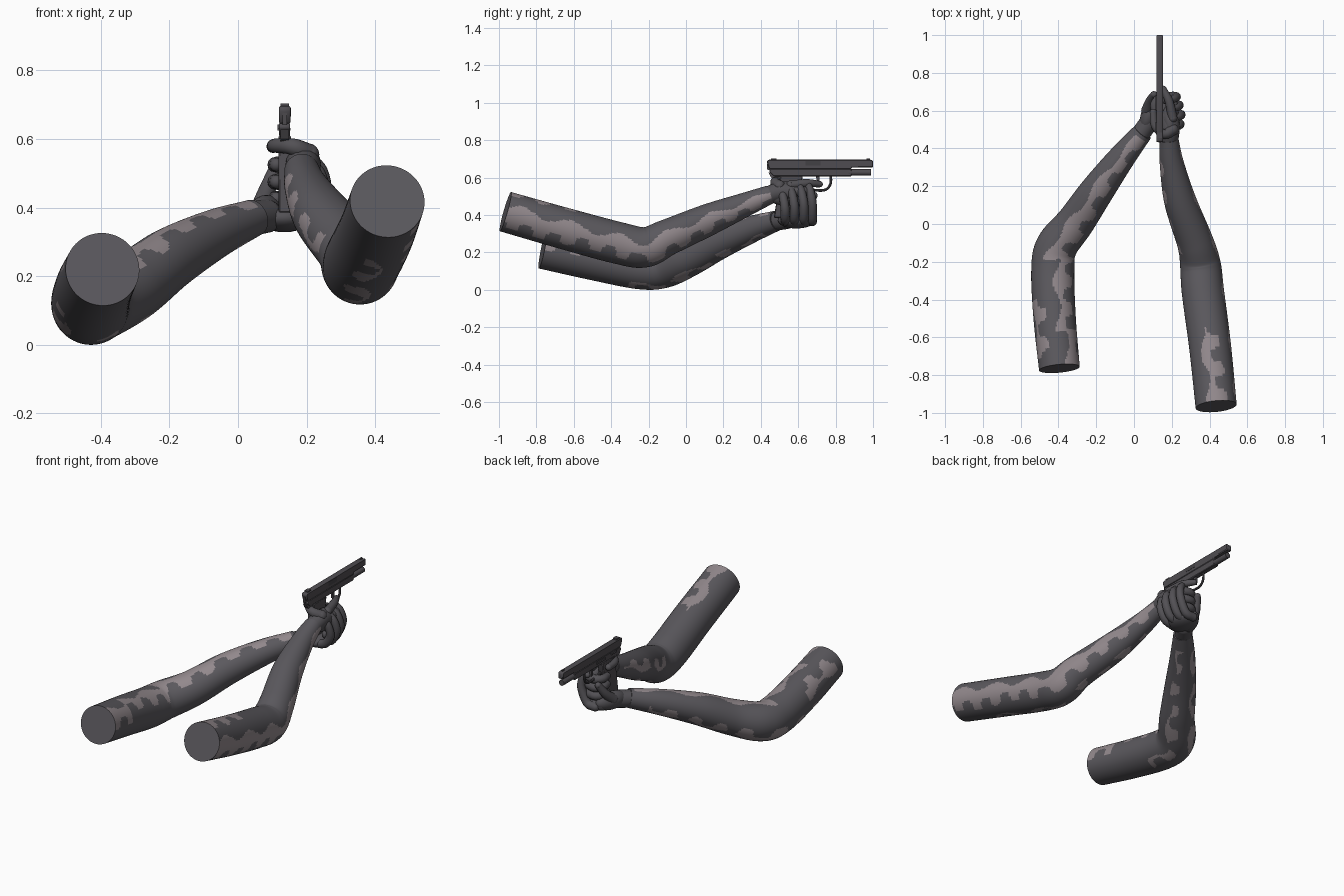
import bpy, bmesh, math
from mathutils import Vector, Matrix

if "Cube" in bpy.data.objects:
    bpy.data.objects.remove(bpy.data.objects["Cube"])


def material(name, rgb):
    m = bpy.data.materials.new(name)
    m.diffuse_color = (*rgb, 1)
    m.use_nodes = True
    m.node_tree.nodes["Principled BSDF"].inputs["Base Color"].default_value = m.diffuse_color
    return m


SLEEVE = material("sleeve dark grey", (0.105, 0.10, 0.112))
PATCH = material("sleeve light patch", (0.29, 0.25, 0.265))
GLOVE = material("glove grey", (0.085, 0.081, 0.09))
METAL = material("gun metal", (0.078, 0.073, 0.082))
DARK = material("gun dark", (0.055, 0.052, 0.058))


def finish(bm, name, mats):
    bmesh.ops.recalc_face_normals(bm, faces=bm.faces)
    me = bpy.data.meshes.new(name)
    bm.to_mesh(me)
    bm.free()
    ob = bpy.data.objects.new(name, me)
    bpy.context.collection.objects.link(ob)
    for m in mats:
        me.materials.append(m)
    return ob


def spline(pts, n):
    """Catmull-Rom through (x, y, z, r) stations, n samples per span."""
    p = [Vector(q) for q in pts]
    p = [2 * p[0] - p[1]] + p + [2 * p[-1] - p[-2]]
    out = []
    for i in range(1, len(p) - 2):
        a, b, c, d = p[i - 1:i + 3]
        for k in range(n):
            t = k / n
            out.append(0.5 * (2 * b + (c - a) * t + (2 * a - 5 * b + 4 * c - d) * t * t
                              + (3 * b - a - 3 * c + d) * t ** 3))
    return out + [p[-2]]


def tube(name, pts, mats, sides=12, n=4, rule=None, round_ends=False):
    """Round tube of changing radius; rule(length, angle, centre) picks the colour."""
    path = spline(pts, n)
    bm = bmesh.new()
    rings, dist, s = [], [], 0
    up = None
    for i, q in enumerate(path):
        t = (path[min(i + 1, len(path) - 1)].xyz - path[max(i - 1, 0)].xyz).normalized()
        if up is None:
            up = Vector((0, 0, 1)) if abs(t.z) < 0.9 else Vector((0, 1, 0))
        side = t.cross(up).normalized()
        up = side.cross(t).normalized()
        if i:
            s += (q.xyz - path[i - 1].xyz).length
        dist.append(s)
        rings.append([bm.verts.new(q.xyz + q.w * (side * math.cos(a) + up * math.sin(a)))
                      for a in (2 * math.pi * k / sides for k in range(sides))])
    for i in range(len(rings) - 1):
        for k in range(sides):
            j = (k + 1) % sides
            f = bm.faces.new((rings[i][k], rings[i][j], rings[i + 1][j], rings[i + 1][k]))
            if rule:
                f.material_index = rule(dist[i], 2 * math.pi * (k + 0.5) / sides, path[i])
    bm.faces.new(rings[0])
    bm.faces.new(rings[-1])
    if round_ends:
        for q in (path[0], path[-1]):
            bmesh.ops.create_uvsphere(bm, u_segments=sides, v_segments=8, radius=q.w,
                                      matrix=Matrix.Translation(q.xyz))
    return finish(bm, name, mats)


def ellipsoid(name, centre, radii, yaw, mat):
    bm = bmesh.new()
    m = Matrix.Translation(centre) @ Matrix.Rotation(yaw, 4, 'Z') @ Matrix.Diagonal((*radii, 1))
    bmesh.ops.create_uvsphere(bm, u_segments=20, v_segments=12, radius=1, matrix=m)
    return finish(bm, name, [mat])


GX = 0.136  # gun centre plane


def plate(name, prof, width, mat, bevel=0.0, x=GX):
    """Profile of (y, z) points extruded across x."""
    bm = bmesh.new()
    f = bm.faces.new([bm.verts.new((x - width / 2, y, z)) for y, z in prof])
    ext = bmesh.ops.extrude_face_region(bm, geom=[f])
    bmesh.ops.translate(bm, vec=(width, 0, 0),
                        verts=[v for v in ext["geom"] if isinstance(v, bmesh.types.BMVert)])
    if bevel:
        bmesh.ops.bevel(bm, geom=bm.edges[:], offset=bevel, segments=1, affect='EDGES')
    return finish(bm, name, [mat])


def box(name, y0, y1, z0, z1, width, mat, bevel=0.0, x=GX):
    return plate(name, [(y0, z0), (y1, z0), (y1, z1), (y0, z1)], width, mat, bevel, x)


def camo(bands):
    """Light patches: wavy bands (angle, half width, y from, y to, phase) along the sleeve."""
    def rule(s, a, c):
        for mid, w, y0, y1, ph in bands:
            if not y0 < c.y < y1:
                continue
            d = (a - mid + math.pi) % (2 * math.pi) - math.pi
            wob = 0.27 * math.tanh(3 * math.sin(41 * s + ph))
            low = w + wob + 0.1 * math.sin(9 * s + ph)
            high = w + 0.18 * math.sin(23 * s + 2 * ph)
            if -low < d < high:
                return 1
        return 0
    return rule


# sleeves
tube("right_arm", [(.435, -.965, .418, .109), (.403, -.65, .328, .111), (.365, -.36, .25, .112),
                   (.352, -.22, .228, .108), (.325, -.10, .28, .097), (.245, .12, .375, .085),
                   (.20, .32, .457, .064), (.185, .45, .51, .05)], [SLEEVE, PATCH], 80, 20,
     camo([(-.15, .42, -.97, .45, 0), (1.6, .3, -.97, -.58, 1), (3.0, .24, -.12, .4, 2),
           (4.6, .12, -.8, .3, 3)]))
tube("left_arm", [(-.395, -.765, .22, .108), (-.42, -.5, .165, .112), (-.43, -.25, .118, .114),
                  (-.41, -.12, .12, .11), (-.31, .01, .168, .1), (-.2, .17, .25, .09),
                  (-.07, .345, .322, .072), (.045, .485, .37, .054)], [SLEEVE, PATCH], 80, 20,
     camo([(1.5, .38, -.2, .47, .5), (1.05, .34, -.6, -.12, 2), (.7, .4, -.765, -.58, 1),
           (2.5, .32, -.72, -.42, 3), (3.8, .2, -.5, .4, 2), (5.2, .15, -.3, .42, 1)]))

# right hand around the grip
ellipsoid("right_palm", (.19, .53, .515), (.042, .1, .065), .1, GLOVE)
tube("right_wrist", [(.185, .43, .50, .047), (.19, .5, .525, .052), (.19, .56, .52, .05)],
     [GLOVE], 16, 4, None, True)
for i, z in enumerate((.525, .475, .425)):
    tube(f"right_finger_{i + 1}", [(.205, .55, z, .027), (.205, .635, z, .026), (.145, .665, z, .025),
                                   (.11, .635, z, .023), (.112, .59, z, .02)],
         [GLOVE], 12, 4, None, True)
tube("right_index", [(.205, .56, .56, .025), (.185, .65, .57, .022), (.155, .715, .565, .017)],
     [GLOVE], 12, 4, None, True)
tube("right_thumb", [(.205, .5, .555, .032), (.16, .475, .577, .025), (.11, .52, .58, .021),
                     (.102, .59, .578, .019)], [GLOVE], 12, 4, None, True)

# left hand cupping from below
ellipsoid("left_palm", (.085, .59, .385), (.045, .1, .052), -.35, GLOVE)
ellipsoid("left_palm_heel", (.135, .59, .37), (.08, .1, .042), 0, GLOVE)
tube("left_wrist", [(.03, .47, .365, .05), (.08, .54, .375, .05)], [GLOVE], 16, 4, None, True)
for i, (y, dx, dz) in enumerate(((.53, .005, -.01), (.58, .01, 0), (.63, 0, .01), (.675, -.015, .02))):
    tube(f"left_finger_{i + 1}", [(.13, y, .365, .025), (.2 + dx, y, .375, .025),
                                  (.238 + dx, y, .44 + dz, .024),
                                  (.23 + dx, y - .01, .505 + dz, .022),
                                  (.205 + dx, y - .02, .54 + dz, .018)],
         [GLOVE], 12, 4, None, True)
tube("left_thumb", [(.07, .6, .4, .032), (.085, .65, .45, .025), (.105, .685, .505, .019)],
     [GLOVE], 12, 4, None, True)

# pistol
plate("slide", [(.445, .645), (.885, .645), (.885, .655), (1.0, .655), (1.0, .69), (.99, .696),
                (.44, .696), (.432, .685)], .034, METAL, .004)
plate("frame", [(.47, .607), (.885, .607), (.885, .647), (.45, .647), (.445, .632)], .032, METAL, .003)
plate("grip", [(.505, .61), (.625, .61), (.585, .385), (.47, .385)], .036, METAL, .004)
plate("grip_safety", [(.44, .628), (.455, .60), (.51, .58), (.53, .615)], .024, METAL)
plate("hammer", [(.435, .64), (.46, .64), (.45, .68), (.432, .675)], .014, METAL)
tube("guide_rod", [(GX, .87, .628, .017), (GX, .99, .628, .017)], [METAL], 16, 1)
tube("muzzle", [(GX, .99, .674, .012), (GX, 1.0, .674, .012)], [DARK], 16, 1)
tube("trigger_guard", [(GX, .775, .61, .007), (GX, .772, .565, .007), (GX, .745, .535, .007),
                       (GX, .69, .533, .007), (GX, .62, .55, .007)], [METAL], 8, 5)
plate("trigger", [(.695, .61), (.715, .61), (.712, .56), (.70, .565)], .012, METAL)
box("rear_sight", .455, .485, .694, .703, .024, METAL)
box("front_sight", .965, .985, .694, .703, .008, METAL)
box("ejection_port", .64, .72, .665, .69, .006, DARK, 0, GX + .0155)
box("slide_stop", .6, .68, .625, .637, .006, METAL, 0, GX - .018)
box("safety_lever", .49, .54, .63, .642, .006, METAL, 0, GX - .018)

bpy.ops.object.select_all(action='SELECT')
bpy.context.view_layer.objects.active = bpy.data.objects["slide"]
bpy.ops.object.shade_smooth_by_angle(angle=math.radians(40))
